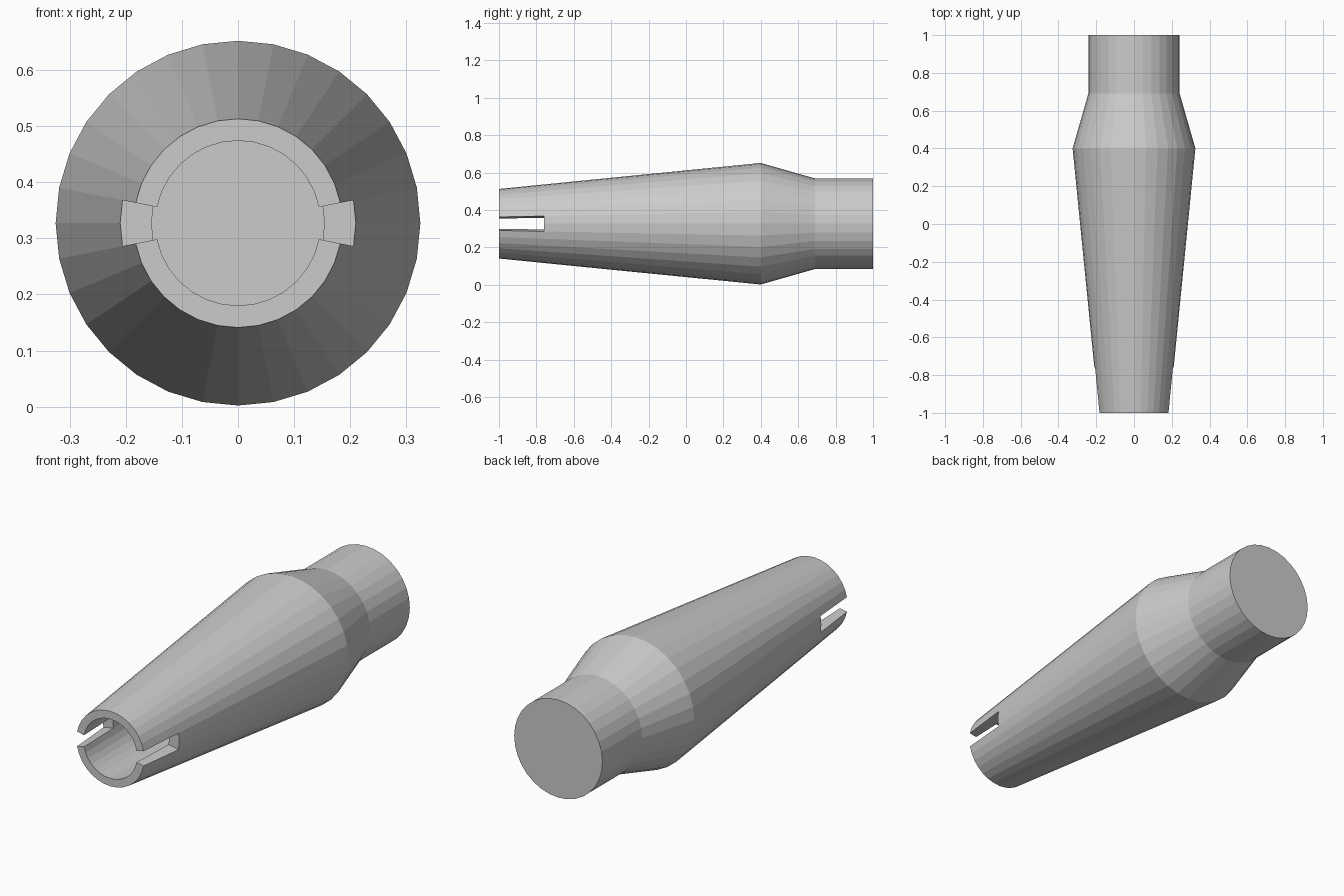
import bpy, bmesh
from math import sin, cos, pi

if "Cube" in bpy.data.objects:
    bpy.data.objects.remove(bpy.data.objects["Cube"])

N = 32
ZC = 0.327
# Half profile (y, radius): bore floor -> front rim -> outside -> back end
PROFILE = [(0.0, 0.174), (-0.76, 0.154), (-1.0, 0.147), (-1.0, 0.186),
           (-0.76, 0.21), (0.4, 0.325), (0.69, 0.242), (1.0, 0.242)]
FULL = list(range(len(PROFILE)))
SLOTTED = [i for i in FULL if i not in (2, 3)]   # skips the rim: open slot

bm = bmesh.new()
rings = [[bm.verts.new((r * cos(2 * pi * k / N), y, ZC + r * sin(2 * pi * k / N)))
          for k in range(N)] for y, r in PROFILE]

# Lathed wall, with a two-facet slot on the left and right of the rim
slots = {N - 1, 0, N // 2 - 1, N // 2}
for k in range(N):
    path = SLOTTED if k in slots else FULL
    n = (k + 1) % N
    for a, b in zip(path, path[1:]):
        bm.faces.new((rings[a][k], rings[a][n], rings[b][n], rings[b][k]))

# Radial side walls of the slots
for k in (1, N - 1, N // 2 - 1, N // 2 + 1):
    bm.faces.new([rings[i][k] for i in (1, 2, 3, 4)])

# Bore floor and closed back end
bm.faces.new(rings[0])
bm.faces.new(rings[-1])

bmesh.ops.delete(bm, geom=[v for v in bm.verts if not v.link_faces], context='VERTS')
bmesh.ops.recalc_face_normals(bm, faces=bm.faces[:])
mesh = bpy.data.meshes.new("slotted_sleeve")
bm.to_mesh(mesh)
bm.free()
obj = bpy.data.objects.new("slotted_sleeve", mesh)
bpy.context.collection.objects.link(obj)
